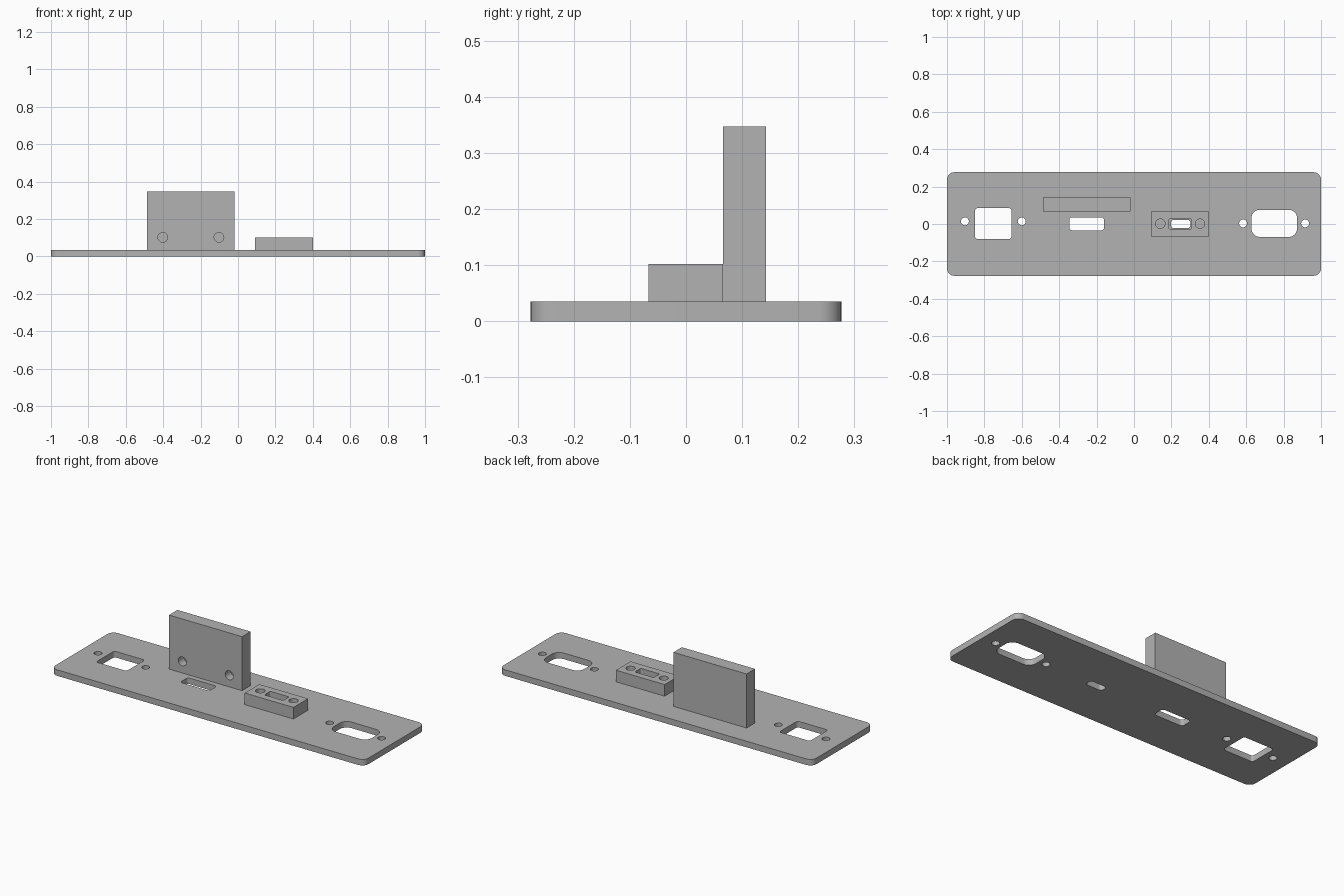
import bpy, bmesh, math
from mathutils import Matrix

if "Cube" in bpy.data.objects:
    bpy.data.objects.remove(bpy.data.objects["Cube"], do_unlink=True)

grey = bpy.data.materials.new("plain grey")
grey.use_nodes = True
grey.diffuse_color = (0.45, 0.45, 0.45, 1)
grey.node_tree.nodes["Principled BSDF"].inputs["Base Color"].default_value = grey.diffuse_color

PLATE_TOP = 0.035


def prism(name, x0, x1, y0, y1, z0, z1, radius=0.0, steps=8):
    """Upright prism with a rounded rectangular outline."""
    bm = bmesh.new()
    points = []
    corners = ((x1, y1, -1, -1), (x0, y1, 1, -1), (x0, y0, 1, 1), (x1, y0, -1, 1))
    for i, (x, y, sx, sy) in enumerate(corners):
        for k in range(steps + 1 if radius else 1):
            a = math.pi / 2 * (i + k / steps)
            points.append((x + radius * (sx + math.cos(a)),
                           y + radius * (sy + math.sin(a)), z0))
    face = bm.faces.new([bm.verts.new(p) for p in points])
    bm.normal_update()
    grown = bmesh.ops.extrude_face_region(bm, geom=[face])["geom"]
    bmesh.ops.translate(bm, vec=(0, 0, z1 - z0),
                        verts=[g for g in grown if isinstance(g, bmesh.types.BMVert)])
    bmesh.ops.remove_doubles(bm, verts=bm.verts, dist=1e-6)
    bmesh.ops.recalc_face_normals(bm, faces=bm.faces)
    return finish(name, bm)


def peg(name, centre, radius, depth, along_y=False):
    """Round cutter, vertical or running front to back."""
    bm = bmesh.new()
    turn = Matrix.Rotation(math.pi / 2, 4, 'X') if along_y else Matrix()
    bmesh.ops.create_cone(bm, cap_ends=True, segments=32, radius1=radius, radius2=radius,
                          depth=depth, matrix=Matrix.Translation(centre) @ turn)
    return finish(name, bm)


def finish(name, bm):
    mesh = bpy.data.meshes.new(name)
    bm.to_mesh(mesh)
    bm.free()
    mesh.materials.append(grey)
    obj = bpy.data.objects.new(name, mesh)
    bpy.context.collection.objects.link(obj)
    return obj


def carve(obj, cutters):
    """Cut the openings, then discard the cutters."""
    for cutter in cutters:
        cutter.hide_render = True
        mod = obj.modifiers.new("cut", 'BOOLEAN')
        mod.operation, mod.solver, mod.object = 'DIFFERENCE', 'EXACT', cutter
    bpy.context.view_layer.update()
    graph = bpy.context.evaluated_depsgraph_get()
    mesh = bpy.data.meshes.new_from_object(obj.evaluated_get(graph))
    obj.modifiers.clear()
    obj.data = mesh
    for cutter in cutters:
        bpy.data.objects.remove(cutter, do_unlink=True)
    bpy.ops.object.select_all(action='DESELECT')
    obj.select_set(True)
    bpy.context.view_layer.objects.active = obj
    bpy.ops.object.shade_smooth_by_angle(angle=math.radians(30))


# Base plate with connector openings and screw holes
plate = prism("base_plate", -1, 1, -0.277, 0.277, 0, PLATE_TOP, 0.04)
openings = [
    (-0.85, -0.655, -0.081, 0.085, 0.015),   # square socket
    (-0.346, -0.16, -0.034, 0.036, 0.015),   # narrow slot
    (0.197, 0.303, -0.022, 0.022, 0.018),    # slot under the block
    (0.628, 0.872, -0.069, 0.076, 0.045),    # wide rounded socket
]
cutters = [prism("opening_cutter", x0, x1, y0, y1, -0.1, 0.1, r)
           for x0, x1, y0, y1, r in openings]
for x, y in ((-0.904, 0.014), (-0.6, 0.014), (0.583, 0.003), (0.915, 0.003)):
    cutters.append(peg("screw_cutter", (x, y, 0), 0.021, 0.2))
carve(plate, cutters)

# Upright panel with two blind holes in its front
panel = prism("upright_panel", -0.487, -0.02, 0.066, 0.143, PLATE_TOP, 0.347)
carve(panel, [peg("panel_cutter", (x, 0.066, 0.102), 0.026, 0.1, True)
              for x in (-0.402, -0.102)])

# Connector block with a through slot and two blind holes in its top
block = prism("connector_block", 0.09, 0.401, -0.067, 0.066, PLATE_TOP, 0.102)
cutters = [prism("slot_cutter", 0.187, 0.308, -0.027, 0.027, 0, 0.2, 0.006)]
cutters += [peg("block_cutter", (x, 0.002, 0.102), 0.025, 0.1) for x in (0.141, 0.353)]
carve(block, cutters)
